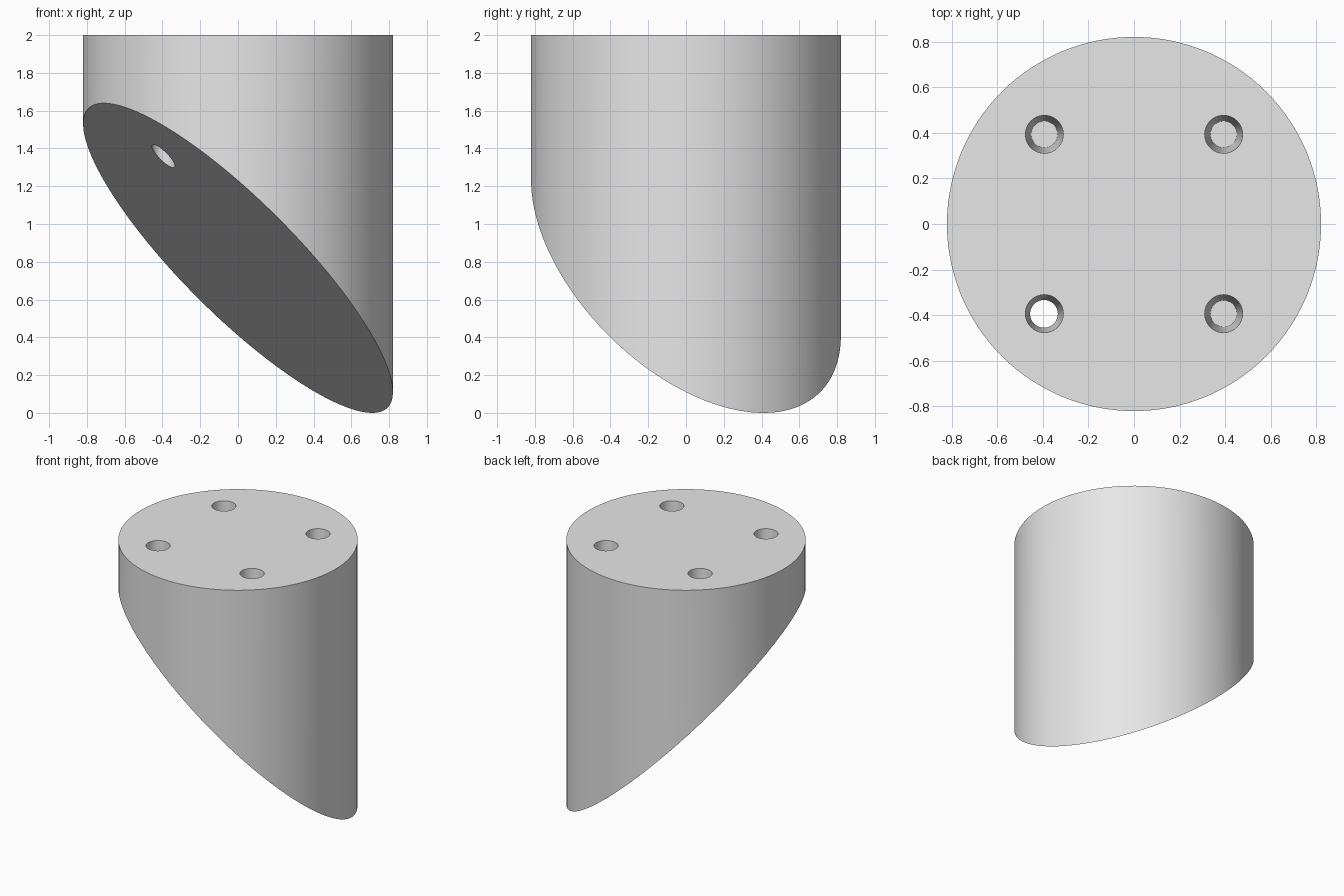
import bpy
import bmesh
import math
from mathutils import Matrix

cube = bpy.data.objects.get("Cube")
if cube:
    bpy.data.objects.remove(cube, do_unlink=True)

RADIUS, HEIGHT = 0.82, 2.0
CUT_ANGLE = math.radians(30)        # heading of the lowest point of the slanted end
HOLE_OFFSET, HOLE_DEPTH = 0.393, 0.72
HOLE_TOP, HOLE_BOTTOM = 0.083, 0.058
OVERSHOOT = 0.05

grey = bpy.data.materials.new("light_grey")
grey.use_nodes = True
colour = (0.8, 0.8, 0.8, 1)
grey.diffuse_color = colour
grey.node_tree.nodes["Principled BSDF"].inputs["Base Color"].default_value = colour


def make_object(name, bm):
    mesh = bpy.data.meshes.new(name)
    bm.to_mesh(mesh)
    bm.free()
    mesh.materials.append(grey)
    obj = bpy.data.objects.new(name, mesh)
    bpy.context.collection.objects.link(obj)
    return obj


# Round body, its lower rim slid onto a 45 degree plane
bm = bmesh.new()
bmesh.ops.create_cone(bm, cap_ends=True, segments=128, radius1=RADIUS,
                      radius2=RADIUS, depth=HEIGHT,
                      matrix=Matrix.Translation((0, 0, HEIGHT / 2)))
for v in bm.verts:
    if v.co.z < HEIGHT / 2:
        along = v.co.x * math.cos(CUT_ANGLE) + v.co.y * math.sin(CUT_ANGLE)
        v.co.z = RADIUS - along
body = make_object("slanted_cylinder", bm)

# Four tapered holes from the top; the shortest corner is pierced through
bm = bmesh.new()
taper = (HOLE_TOP - HOLE_BOTTOM) / HOLE_DEPTH
for sx in (-1, 1):
    for sy in (-1, 1):
        centre = (sx * HOLE_OFFSET, sy * HOLE_OFFSET,
                  HEIGHT + (OVERSHOOT - HOLE_DEPTH) / 2)
        bmesh.ops.create_cone(bm, cap_ends=True, segments=48,
                              radius1=HOLE_BOTTOM,
                              radius2=HOLE_TOP + taper * OVERSHOOT,
                              depth=HOLE_DEPTH + OVERSHOOT,
                              matrix=Matrix.Translation(centre))
cutter = make_object("hole_cutter", bm)
cutter.hide_render = True

cut = body.modifiers.new("holes", 'BOOLEAN')
cut.operation = 'DIFFERENCE'
cut.solver = 'EXACT'
cut.object = cutter

# Apply the cut, then smooth the round walls and keep the rims sharp
bpy.ops.object.select_all(action='DESELECT')
body.select_set(True)
bpy.context.view_layer.objects.active = body
bpy.ops.object.modifier_apply(modifier=cut.name)
bpy.data.objects.remove(cutter, do_unlink=True)
bpy.ops.object.shade_smooth_by_angle(angle=math.radians(30))
